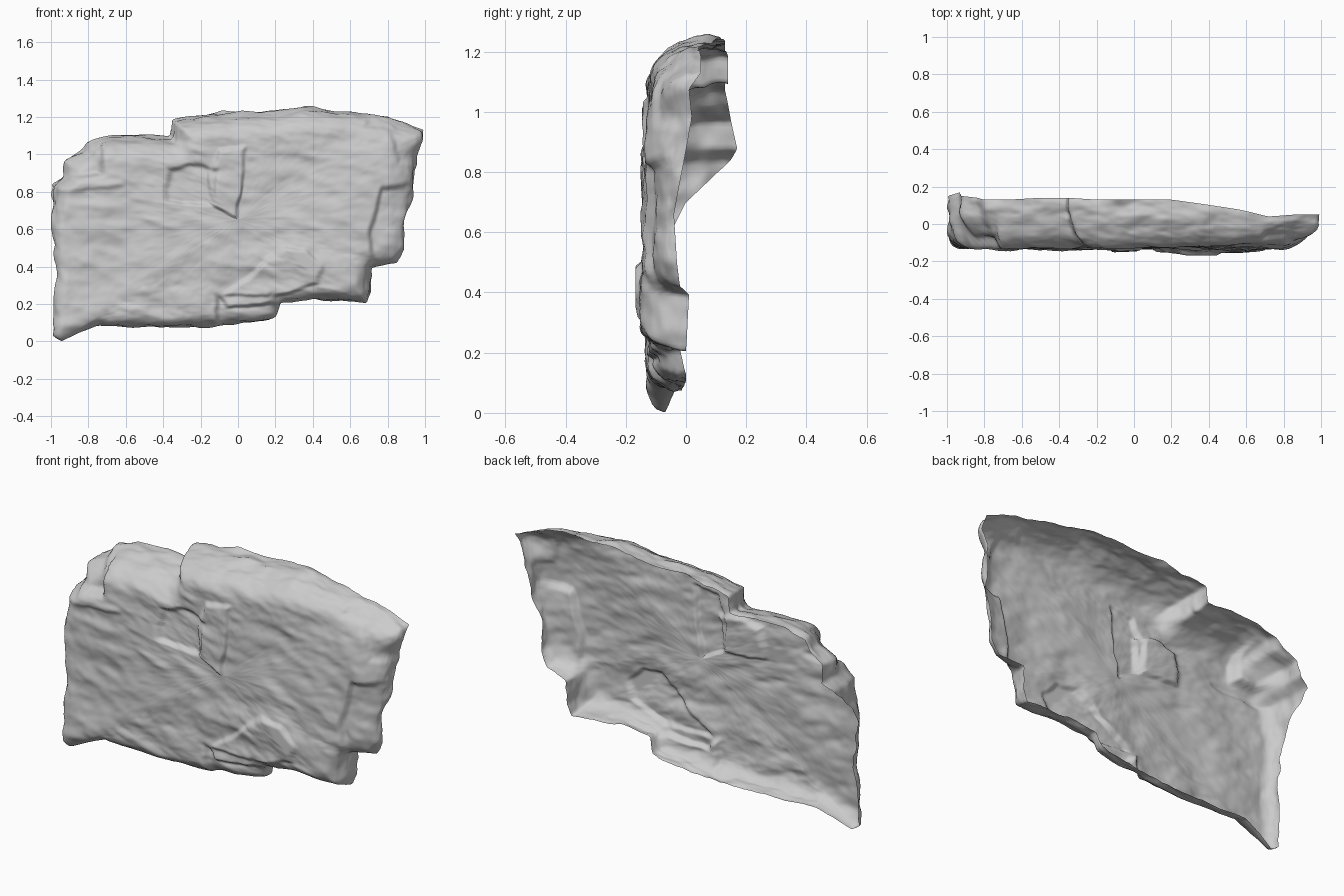
import bpy, bmesh, math
from mathutils import Vector, noise
from mathutils.geometry import intersect_point_line

if "Cube" in bpy.data.objects:
    bpy.data.objects.remove(bpy.data.objects["Cube"])

# Front outline: x, z, and depth y of the open back rim
OUTLINE = [(-.99, .03, -.07), (-.945, .0, -.07), (-.86, .04, -.05), (-.74, .085, -.03),
           (-.35, .07, -.02), (-.1, .085, -.01), (.1, .1, 0), (.2, .125, 0), (.235, .2, -.02),
           (.4, .225, -.02), (.6, .215, 0), (.69, .205, 0), (.72, .39, .01), (.85, .42, -.02),
           (.885, .5, -.03), (.9, .66, -.04), (.94, .82, -.01), (.95, .98, .02), (.995, 1.08, .01),
           (.99, 1.13, .05), (.85, 1.18, .05), (.72, 1.215, .04), (.55, 1.23, .08),
           (.35, 1.255, .11), (.2, 1.235, .13), (0, 1.23, .13), (-.2, 1.21, .13),
           (-.35, 1.185, .14), (-.36, 1.09, .14), (-.5, 1.105, .14), (-.68, 1.105, .13),
           (-.8, 1.07, .13), (-.83, 1.02, .14), (-.93, .97, .15), (-.94, .88, .17),
           (-.99, .84, .15), (-.995, .7, .0), (-.995, .6, -.05), (-.97, .35, -.05), (-.99, .2, -.06)]

# Broken plates on the face: depth offset (+ is recessed) and polygon
PLATES = [(.055, [(-1.1, .86), (-.72, .88), (-.72, 1.2), (-1.1, 1.2)]),
          (.03, [(-.74, 1.06), (-.36, 1.07), (-.36, 1.2), (-.74, 1.2)]),
          (.022, [(-.4, .73), (-.12, .72), (-.1, .92), (-.25, .96), (-.38, .92)]),
          (-.02, [(-.16, .72), (0, .65), (.03, .8), (.04, 1.05), (-.1, 1.03), (-.17, .9)]),
          (.03, [(-.12, .26), (-.05, .2), (.24, .21), (.3, 0), (-.12, 0)]),
          (-.02, [(-.1, .24), (.25, .51), (.38, .5), (.47, .4), (.43, .3), (.2, .23)]),
          (.03, [(.72, .3), (.7, .6), (.75, .82), (.9, .85), (1.1, .8), (1.1, .3)]),
          (.02, [(.7, 1.3), (.68, 1.14), (.8, 1.12), (.85, .95), (1.1, .9), (1.1, 1.3)]),
          (-.012, [(-1.1, .78), (-.6, .82), (-.6, .86), (-1.1, .88)])]

CENTRE = Vector((0, .65))
N, RINGS = 420, 80


def seg_dist(p, a, b):
    ab = b - a
    t = max(0, min(1, (p - a).dot(ab) / ab.length_squared))
    return (p - a - ab * t).length


def poly_dist(p, poly):
    return min(seg_dist(p, poly[i - 1], poly[i]) for i in range(len(poly)))


def inside(p, poly):
    hit = False
    for i in range(len(poly)):
        a, b = poly[i - 1], poly[i]
        if (a.y > p.y) != (b.y > p.y) and p.x < (b.x - a.x) * (p.y - a.y) / (b.y - a.y) + a.x:
            hit = not hit
    return hit


def resample(points, n):
    pts = [Vector(p) for p in points]
    lens = [(pts[(i + 1) % len(pts)] - p).xy.length for i, p in enumerate(pts)]
    step, out, i, acc = sum(lens) / n, [], 0, 0
    for k in range(n):
        while i < len(pts) - 1 and acc + lens[i] < k * step:
            acc += lens[i]
            i += 1
        out.append(pts[i].lerp(pts[(i + 1) % len(pts)], (k * step - acc) / lens[i]))
    return out


def fbm(x, y, z, octaves=4):
    return noise.fractal(Vector((x, y, z)), 1.0, 2.0, octaves)


border = [Vector(p[:2]) for p in OUTLINE]
plates = [(off, [Vector(q) for q in poly]) for off, poly in PLATES]


def edge_round(x, z):
    # width of the rounded shoulder: wide on top and right, tight at the bottom
    top = max(0, min(1, (z - .6) / .5))
    return .07 + .07 * top + .05 * max(0, min(1, (x - .6) / .3))


def face_depth(p):
    y = -.125 - .025 * math.exp(-((p.x - .5) ** 2 + (p.y - .4) ** 2) / .08)
    y += .035 * fbm(p.x * 1.7, p.y * 2.2, 3) * .5
    y += .012 * fbm(p.x * 5 + p.y * 2, p.y * 8, 7)
    # slanting bedding ridges
    y -= .012 * max(0, noise.noise(Vector((p.x * 5, p.y * 16 + p.x * 4, 1)))) ** 1.2
    for off, poly in plates:
        q = p + Vector((fbm(p.x * 9, p.y * 9, 1), fbm(p.x * 9, p.y * 9, 5))) * .014
        if inside(q, poly):
            t = min(1, poly_dist(q, poly) / .022)
            y += off * t * t * (3 - 2 * t)
    return y


# Rock slab: rings running from the middle of the face out to the back rim
bm = bmesh.new()
ring_pts = resample(OUTLINE, N)
rings = []
for r in range(1, RINGS + 1):
    s = r / RINGS
    t = 1 - (1 - s) ** 1.9
    ring = []
    for o in ring_pts:
        p = CENTRE.lerp(o.xy, t)
        w = edge_round(o.x, o.y)
        d = poly_dist(p, border) if t < 1 else 0
        u = max(0, 1 - d / w)
        g = 1 - math.sqrt(max(0, 1 - u * u))
        front = max(-.168, face_depth(p))
        y = front + (o.z - front) * g
        # rough, layered side walls
        out = (p - CENTRE).normalized() * u * .016 * fbm(p.x * 7, y * 14, p.y * 9)
        ring.append(bm.verts.new((max(-1, min(1, p.x + out.x)), y, max(0, p.y + out.y))))
    rings.append(ring)
mid = bm.verts.new((CENTRE.x, face_depth(CENTRE), CENTRE.y))
for i in range(N):
    j = (i + 1) % N
    bm.faces.new((mid, rings[0][i], rings[0][j]))
    for a, b in zip(rings, rings[1:]):
        bm.faces.new((a[i], b[i], b[j], a[j]))

# soften the meshed corners a little
bmesh.ops.smooth_vert(bm, verts=[v for v in bm.verts if not v.is_boundary], factor=.5,
                      use_axis_x=True, use_axis_y=True, use_axis_z=True)
mesh = bpy.data.meshes.new("rock_slab")
bm.to_mesh(mesh)
bm.free()
slab = bpy.data.objects.new("rock_slab", mesh)
bpy.context.collection.objects.link(slab)
for f in mesh.polygons:
    f.use_smooth = True
